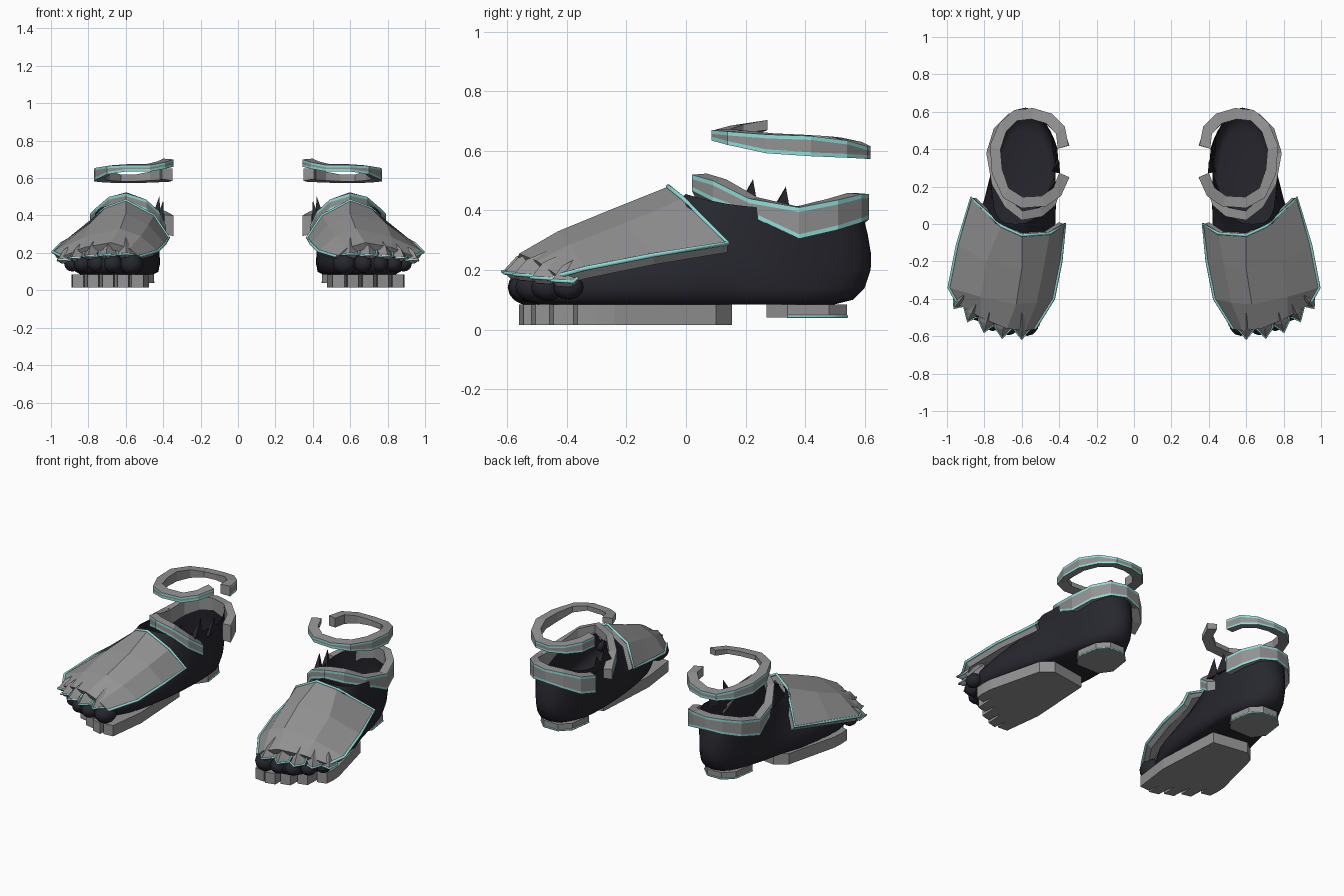
import bpy, bmesh, math
from mathutils import Vector, Matrix

if "Cube" in bpy.data.objects:
    bpy.data.objects.remove(bpy.data.objects["Cube"])


def material(name, rgb):
    m = bpy.data.materials.new(name)
    m.diffuse_color = (*rgb, 1)
    m.use_nodes = True
    m.node_tree.nodes["Principled BSDF"].inputs["Base Color"].default_value = m.diffuse_color
    return m


GREY = material("armor grey", (0.29, 0.29, 0.295))
DARK = material("dark suit", (0.02, 0.02, 0.028))
TEAL = material("teal trim", (0.28, 0.72, 0.68))


def finish(ob, *mats):
    """Assign colours and mirror to the other foot."""
    ob.data.materials.clear()
    for m in mats:
        ob.data.materials.append(m)
    ob.modifiers.new("mirror", 'MIRROR').use_mirror_merge = False
    return ob


def make(name, verts, faces, mats, thick=0, smooth=False, slots=None):
    me = bpy.data.meshes.new(name)
    me.from_pydata([tuple(v) for v in verts], [], faces)
    if slots:
        for p, s in zip(me.polygons, slots):
            p.material_index = s
    bm = bmesh.new()
    bm.from_mesh(me)
    bmesh.ops.recalc_face_normals(bm, faces=bm.faces)
    if thick and sum(f.normal.z for f in bm.faces) < 0:
        bmesh.ops.reverse_faces(bm, faces=bm.faces)
    for f in bm.faces:
        f.smooth = smooth
    bm.to_mesh(me)
    bm.free()
    ob = bpy.data.objects.new(name, me)
    bpy.context.collection.objects.link(ob)
    if thick:
        s = ob.modifiers.new("thickness", 'SOLIDIFY')
        s.thickness, s.offset = thick, -1
    finish(ob, *mats)
    if slots:  # keep the per-face colours
        for p, s in zip(me.polygons, slots):
            p.material_index = s
    return ob


def trim(name, pts, r=0.008):
    """Teal piping along a list of points."""
    cu = bpy.data.curves.new(name, 'CURVE')
    cu.dimensions = '3D'
    cu.bevel_depth, cu.bevel_resolution = r, 2
    sp = cu.splines.new('POLY')
    sp.points.add(len(pts) - 1)
    for p, q in zip(sp.points, pts):
        p.co = (*q, 1)
    ob = bpy.data.objects.new(name, cu)
    bpy.context.collection.objects.link(ob)
    bpy.ops.object.select_all(action='DESELECT')
    ob.select_set(True)
    bpy.context.view_layer.objects.active = ob
    bpy.ops.object.convert(target='MESH')
    ob = finish(bpy.context.object, TEAL)
    for p in ob.data.polygons:
        p.use_smooth = True


def prism(name, outline, z0, z1, mat):
    n = len(outline)
    verts = [(x, y, z) for z in (z0, z1) for x, y in outline]
    faces = [list(range(n)), list(range(n, 2 * n))]
    faces += [(i, (i + 1) % n, n + (i + 1) % n, n + i) for i in range(n)]
    return make(name, verts, faces, [mat])


def band(name, path, t, h=0.015):
    """Open ankle ring with teal borders: rows are x, y, bottom z, top z of the outer face."""
    verts, c = [], Vector((0.58, 0.35))
    for x, y, zb, zt in path:
        d = Vector((x, y)) - c
        q = c + d * (1 - t / d.length)
        verts += [(x, y, z) for z in (zb, zb + h, zt - h, zt)]
        verts += [(q.x, q.y, zt + 0.004), (q.x, q.y, zb + 0.01)]
    n = len(verts)
    faces, slots = [tuple(range(6)), tuple(range(n - 1, n - 7, -1))], [0, 0]
    for a in range(0, n - 6, 6):
        for k in range(6):
            faces.append((a + k, a + (k + 1) % 6, a + 6 + (k + 1) % 6, a + 6 + k))
            slots.append(1 if k in (0, 2) else 0)
    make(name, verts, faces, [GREY, TEAL], slots=slots)


def lerp_table(y, table):
    for a, b in zip(table, table[1:]):
        if y <= b[0]:
            k = max(0, (y - a[0]) / (b[0] - a[0]))
            return [p + (q - p) * k for p, q in zip(a[1:], b[1:])]
    return table[-1][1:]


# Dark foot: stacked outlines that shrink toward an open ankle
widths = [(-0.60, 0.53, 0.86), (-0.35, 0.45, 0.92), (0, 0.42, 0.85), (0.15, 0.41, 0.80),
          (0.4, 0.39, 0.77), (0.55, 0.41, 0.75), (0.63, 0.45, 0.71)]
layers = [(0.085, -0.50, 0.50, 0.82), (0.10, -0.55, 0.56, 0.93), (0.14, -0.57, 0.60, 1),
          (0.20, -0.54, 0.62, 0.97), (0.25, -0.43, 0.622, 0.88), (0.32, -0.26, 0.61, 0.76),
          (0.38, -0.11, 0.595, 0.72), (0.41, 0.0, 0.58, 0.74)]
N = 32
verts, faces = [], []
for li, (z, yf, yb, wf) in enumerate(layers):
    for i in range(N):
        a = 2 * math.pi * i / N
        c, s = math.cos(a), math.sin(a)
        y = (yf + yb) / 2 + (yb - yf) / 2 * c
        xi, xo = lerp_table(y, widths)
        k = min(1, max(0, y / 0.35))
        back = 0.8 if li == 0 else 0.95
        w = wf + (back - wf) * k
        x = (xi + xo) / 2 + (xo - xi) / 2 * w * math.copysign(abs(s) ** 0.65, s)
        verts.append((x, y, z + (0.045 * c * c if li == len(layers) - 1 else 0)))
for l in range(len(layers) - 1):
    for i in range(N):
        j = (i + 1) % N
        faces.append((l * N + i, l * N + j, l * N + N + j, l * N + N + i))
faces.append(list(range(N)))
make("foot_body", verts, faces, [DARK], smooth=True)

# Dark toes
toes = [(0.57, -0.525, 0.064), (0.67, -0.535, 0.052), (0.755, -0.515, 0.05),
        (0.83, -0.465, 0.048), (0.885, -0.395, 0.044)]
for i, (x, y, r) in enumerate(toes):
    bm = bmesh.new()
    bmesh.ops.create_uvsphere(bm, u_segments=12, v_segments=8, radius=r,
                              matrix=Matrix.Translation((x, y, 0.142)) @ Matrix.Diagonal((1, 1.15, 0.95, 1)))
    for f in bm.faces:
        f.smooth = True
    me = bpy.data.meshes.new(f"toe_{i}")
    bm.to_mesh(me)
    bm.free()
    ob = bpy.data.objects.new(f"toe_{i}", me)
    bpy.context.collection.objects.link(ob)
    finish(ob, DARK)

# Faceted instep plate, rows from ankle to toes
rows = [
    [(0.37, 0.0, 0.28), (0.45, -0.05, 0.40), (0.60, -0.06, 0.48), (0.71, -0.01, 0.44), (0.87, 0.14, 0.29)],
    [(0.39, -0.2, 0.25), (0.48, -0.22, 0.35), (0.60, -0.24, 0.408), (0.79, -0.2, 0.36), (0.945, -0.11, 0.25)],
    [(0.43, -0.4, 0.21), (0.52, -0.42, 0.29), (0.63, -0.43, 0.33), (0.82, -0.39, 0.285), (0.99, -0.34, 0.205)],
    [(0.53, -0.56, 0.18), (0.58, -0.57, 0.225), (0.68, -0.56, 0.255), (0.82, -0.50, 0.23), (0.94, -0.43, 0.18)]]
verts = [p for r in rows for p in r]
faces = [(5 * r + c, 5 * r + c + 1, 5 * r + c + 6, 5 * r + c + 5) for r in range(3) for c in range(4)]
make("instep_plate", verts, faces, [GREY], thick=0.04)
trim("instep_rim_trim", [r[0] for r in rows[::-1]] + rows[0][1:] + [r[4] for r in rows[1:]])

# Pointed toe plates with piping, dipping more toward the outer toes
caps = [(0.60, -0.57, 0.0, 0.01), (0.70, -0.565, 0.1, 0.005), (0.79, -0.535, 0.25, 0),
        (0.87, -0.48, 0.45, -0.01), (0.935, -0.415, 0.65, -0.02)]
for i, (x, y, ang, dz) in enumerate(caps):
    local = [(-0.048, 0.09, 0.235), (-0.044, 0.01, 0.18), (0, -0.045, 0.185),
             (0.044, 0.01, 0.18), (0.048, 0.09, 0.235), (0, 0.11, 0.28), (0, 0, 0.235)]
    M = Matrix.Translation((x, y, dz)) @ Matrix.Rotation(ang, 4, 'Z')
    pts = [M @ Vector(p) for p in local]
    make(f"toe_plate_{i}", pts, [(0, 1, 6, 5), (1, 2, 6), (2, 3, 6), (3, 4, 5, 6)], [GREY], thick=0.03)
    trim(f"toe_plate_trim_{i}", pts[:5], 0.006)

# Ankle collar: inner strap, front peak, dipping outer side, heel wrap
band("ankle_collar", [
    (0.385, 0.20, 0.28, 0.345), (0.42, 0.10, 0.35, 0.42), (0.49, 0.04, 0.425, 0.485), (0.60, 0.02, 0.465, 0.52),
    (0.69, 0.09, 0.43, 0.50), (0.76, 0.21, 0.385, 0.44), (0.79, 0.38, 0.305, 0.41), (0.75, 0.51, 0.335, 0.435),
    (0.67, 0.59, 0.36, 0.455), (0.57, 0.615, 0.37, 0.455), (0.46, 0.59, 0.35, 0.45), (0.38, 0.52, 0.31, 0.42),
    (0.345, 0.42, 0.29, 0.40)], 0.05)

# Floating ring above the ankle
band("floating_ring", [
    (0.345, 0.25, 0.66, 0.70), (0.39, 0.15, 0.65, 0.685), (0.47, 0.095, 0.635, 0.67), (0.60, 0.085, 0.635, 0.67),
    (0.70, 0.14, 0.62, 0.665), (0.76, 0.27, 0.592, 0.655), (0.77, 0.42, 0.582, 0.65), (0.72, 0.54, 0.577, 0.635),
    (0.64, 0.61, 0.573, 0.615), (0.54, 0.62, 0.573, 0.615), (0.44, 0.59, 0.577, 0.63), (0.37, 0.52, 0.58, 0.645),
    (0.35, 0.42, 0.585, 0.65)], 0.06, 0.013)

# Torn dark spikes on the ankle rim
for i, (x, y, zb, zt) in enumerate([(0.43, 0.20, 0.39, 0.505), (0.41, 0.31, 0.37, 0.48), (0.50, 0.10, 0.40, 0.48)]):
    make(f"rim_spike_{i}", [(x - 0.015, y - 0.04, zb), (x + 0.03, y - 0.03, zb), (x, y + 0.045, zb),
                            (x - 0.01, y + 0.025, zt)], [(0, 1, 2), (0, 1, 3), (1, 2, 3), (2, 0, 3)], [DARK])

# Front sole with stepped prongs under the toes
outline = [(0.50, 0.12), (0.73, 0.155), (0.80, 0.10), (0.885, -0.24)]
for x, tip, notch in [(0.855, -0.38, -0.31), (0.775, -0.46, -0.37), (0.695, -0.52, -0.43), (0.615, -0.56, -0.47)]:
    outline += [(x + 0.034, notch + 0.01), (x + 0.03, tip + 0.015), (x - 0.03, tip), (x - 0.034, notch)]
outline += [(0.57, -0.55), (0.505, -0.545), (0.475, -0.30)]
prism("front_sole", outline, 0.015, 0.084, GREY)

# Heel sole
heel = [(0.50, 0.27), (0.66, 0.27), (0.71, 0.34), (0.69, 0.48), (0.63, 0.54), (0.53, 0.54), (0.47, 0.48), (0.45, 0.34)]
prism("heel_sole", heel, 0.04, 0.084, GREY)
trim("heel_sole_trim", [(x, y, 0.044) for x, y in heel[2:]], 0.005)
